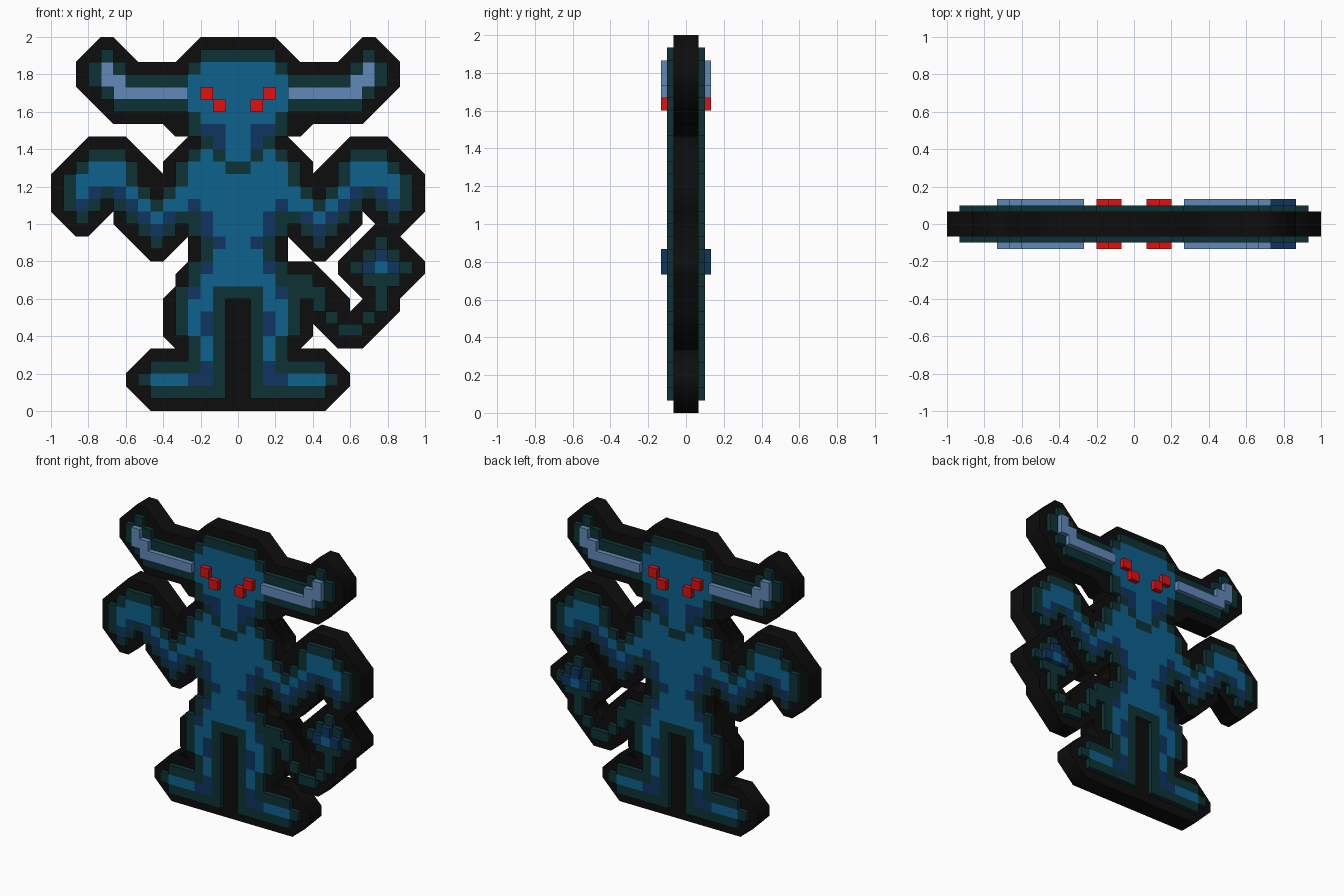
import bpy, bmesh, math

if "Cube" in bpy.data.objects:
    bpy.data.objects.remove(bpy.data.objects["Cube"])

U = 2 / 30  # one pixel of the sprite

def material(name, rgb):
    m = bpy.data.materials.new(name)
    m.diffuse_color = (*rgb, 1)
    m.use_nodes = True
    m.node_tree.nodes["Principled BSDF"].inputs["Base Color"].default_value = m.diffuse_color
    return m

MATS = {
    'T': material('teal', (.004, .032, .036)),
    'B': material('blue', (.004, .12, .27)),
    'D': material('navy', (.005, .033, .12)),
    'L': material('pale_blue', (.12, .25, .48)),
    'R': material('red', (.75, .005, .005)),
}
BLACK = material('black', (.004, .004, .004))

def pixel_plate(name, col, top, rows, depth=1.5, mirror=True):
    """Plates of square pixels; one object per colour, starting at (col, top)."""
    cells = {}
    for j, row in enumerate(rows):
        for i, c in enumerate(row):
            if c in MATS:
                cells.setdefault(c, []).append((col + i, top - j))
                if mirror:
                    cells[c].append((-1 - col - i, top - j))
    for c, spots in cells.items():
        bm = bmesh.new()
        for x, z in spots:
            bm.faces.new([bm.verts.new(((x + a) * U, -depth * U, (z + b) * U))
                          for a, b in ((0, 0), (1, 0), (1, 1), (0, 1))])
        bmesh.ops.remove_doubles(bm, verts=bm.verts, dist=1e-4)
        ext = bmesh.ops.extrude_face_region(bm, geom=bm.faces[:], use_keep_orig=True)
        new = [v for v in ext['geom'] if isinstance(v, bmesh.types.BMVert)]
        bmesh.ops.translate(bm, verts=new, vec=(0, 2 * depth * U, 0))
        bmesh.ops.recalc_face_normals(bm, faces=bm.faces)
        label = f"{name}_{MATS[c].name}"
        me = bpy.data.meshes.new(label)
        bm.to_mesh(me)
        bm.free()
        me.materials.append(MATS[c])
        bpy.context.collection.objects.link(bpy.data.objects.new(label, me))

# Black backing: chamfered silhouette with the gaps around the tail
upper = [(15, 16), (15, 19), (12, 22), (9, 22), (6, 19), (6, 20), (4, 22), (5, 22),
         (6, 23), (10, 23), (13, 26), (13, 28), (11, 30), (10, 30), (8, 28), (5, 28), (3, 30)]
left_lower = [(-13, 14), (-12, 14), (-10, 16), (-10, 15), (-7, 12), (-6, 12), (-4, 14),
              (-4, 12), (-5, 11), (-5, 10), (-6, 9), (-6, 6), (-5, 5)]
foot = [(-7, 5), (-9, 3), (-9, 2), (-7, 0)]
flip = lambda pts: [(-x, z) for x, z in reversed(pts)]
tail_side = [(5, 5), (6, 6), (6, 7), (8, 5), (10, 5), (13, 8), (13, 9), (15, 11), (15, 12), (13, 14)]
outer = upper + flip(upper) + left_lower + foot + flip(foot) + tail_side
tail_gap = [(10, 16), (10, 15), (7, 12), (6.03, 12), (9, 9), (9, 8), (10, 9), (8, 11), (8, 12), (11, 15)]
waist_gap = [(4, 14), (4, 12), (5.97, 12)]

cu = bpy.data.curves.new('backing', 'CURVE')
cu.dimensions = '2D'
cu.fill_mode = 'BOTH'
cu.extrude = U
for loop in (outer, tail_gap, waist_gap):
    sp = cu.splines.new('POLY')
    sp.points.add(len(loop) - 1)
    for p, (x, z) in zip(sp.points, loop):
        p.co = (x * U, z * U, 0, 1)
    sp.use_cyclic_u = True
cu.materials.append(BLACK)
backing = bpy.data.objects.new('backing', cu)
backing.rotation_euler.x = math.pi / 2
bpy.context.collection.objects.link(backing)
bpy.context.view_layer.objects.active = backing
backing.select_set(True)
bpy.ops.object.convert(target='MESH')

# Head and neck
pixel_plate('head', 0, 28, ["TTT", "BBBT", "BBBB", "BB.B", "B.BB", "BBBT", "BDDT", "BDT", "BTBT"])
# Eyes, raised
pixel_plate('eyes', 1, 25, [".R", "R"], depth=2)
# Horn edging and raised horns
pixel_plate('horn_edge', 4, 28, ["......T", ".....T.T", "TTTTT..T", "......T", "TTTTTT"])
pixel_plate('horns', 4, 27, ["......L", ".....LL", "LLLLLL"], depth=2)
# Torso
pixel_plate('torso', 0, 19, ["TBBBT", "BBBBT", "BBBB", "BBBD", "BBDT", "BBDT", "BDT", "BBT", "BBDT", "BBBT"])
# Arms: shoulder, elbow, raised wrist and hanging hand
pixel_plate('arms', 4, 20, [
    ".....TTT",
    "....TBBBT",
    "....TBBBBT",
    "BT.TBDTDBT",
    "BBTBDT.TDT",
    "TDBDT...T",
    ".TDT",
    "..T"])
# Legs and feet
pixel_plate('legs', 0, 9, ["TTBDT", ".TBBT", ".TDBT", ".TDBT", ".TBT", ".TBT", ".TDTTTT", ".TDDBBBT", ".TTTTTT"])
# Tail with a raised tip
pixel_plate('tail', 4, 13, [
    ".......T",
    "......T.T",
    ".....T...T",
    "TT....TTT",
    ".TT....T",
    "..T....T",
    "...T..T",
    "....TT"], mirror=False)
pixel_plate('tail_tip', 10, 12, [".D", "DBD"], depth=2, mirror=False)
